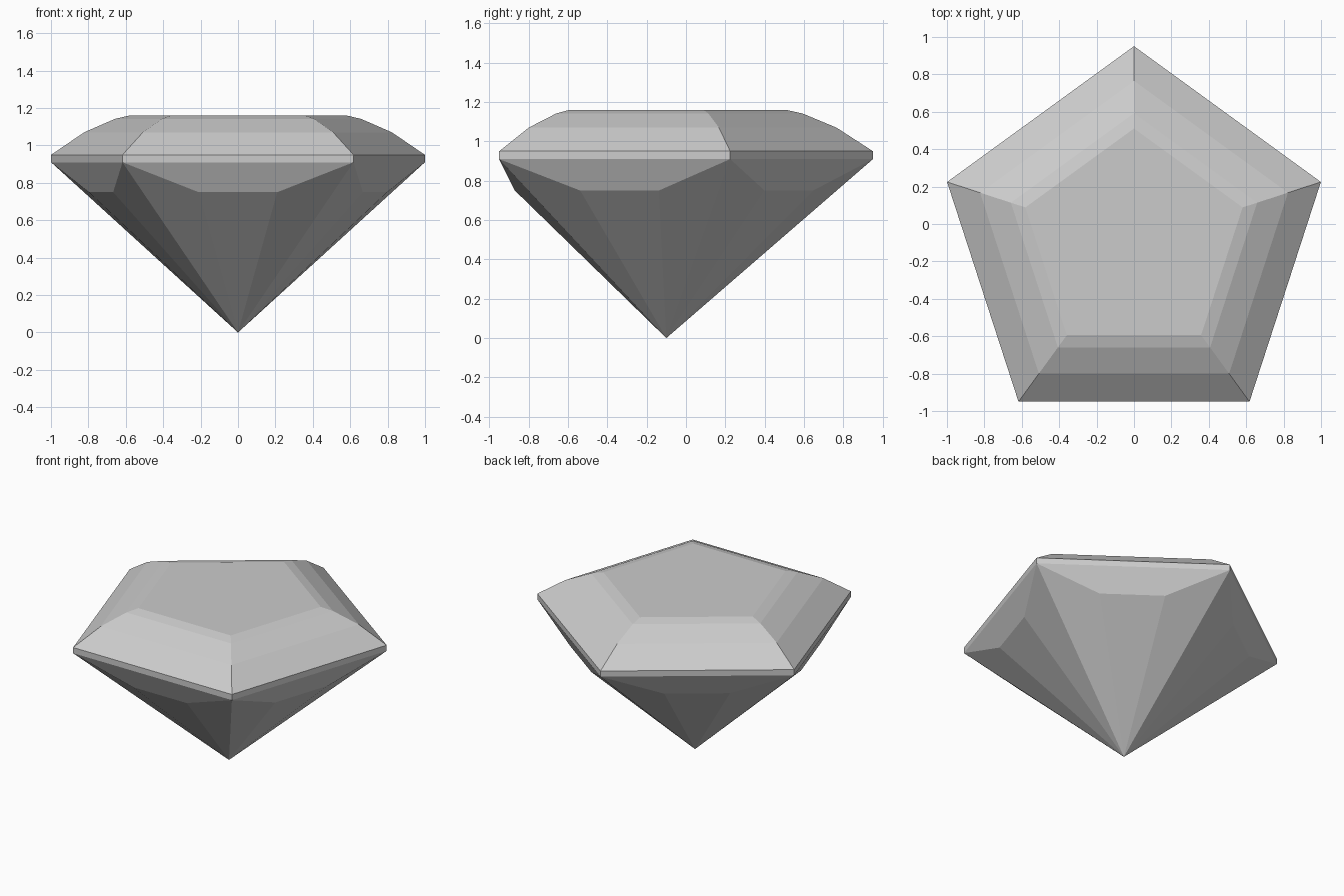
import bpy
import bmesh
from math import sin, cos, pi

if "Cube" in bpy.data.objects:
    bpy.data.objects.remove(bpy.data.objects["Cube"])

SIDES = 5
CENTRE_Y = -0.10
HALF = pi / SIDES


def material(name, colour):
    mat = bpy.data.materials.new(name)
    mat.use_nodes = True
    mat.diffuse_color = colour
    mat.node_tree.nodes["Principled BSDF"].inputs["Base Color"].default_value = colour
    return mat


bm = bmesh.new()


def ring(apothem, z):
    """Pentagon with one corner at the back and a flat side at the front."""
    r = apothem / cos(HALF)
    angles = [pi / 2 + 2 * HALF * i for i in range(SIDES)]
    return [bm.verts.new((r * cos(a), CENTRE_Y + r * sin(a), z)) for a in angles]


# Girdle and crown: stacked pentagons, closed by the flat table
levels = [(0.85, 0.91), (0.85, 0.95), (0.70, 1.07), (0.56, 1.142), (0.494, 1.16)]
rings = [ring(*level) for level in levels]
for low, high in zip(rings, rings[1:]):
    for i in range(SIDES):
        j = (i + 1) % SIDES
        bm.faces.new((low[i], low[j], high[j], high[i]))
bm.faces.new(rings[-1])

# Pavilion: a trapezoid under each side, then long facets down to the point
tip = bm.verts.new((0, CENTRE_Y, 0))
base = rings[0]
inner, half_width, break_z = 0.77, 0.21, 0.75
pairs = []
for i in range(SIDES):
    a = pi / 2 + HALF * (2 * i + 1)
    pairs.append([bm.verts.new((inner * cos(a) - s * half_width * sin(a),
                                CENTRE_Y + inner * sin(a) + s * half_width * cos(a),
                                break_z)) for s in (-1, 1)])
for i, (p, q) in enumerate(pairs):
    a, b = base[i], base[(i + 1) % SIDES]
    bm.faces.new((a, p, q, b))
    bm.faces.new((a, tip, p))
    bm.faces.new((p, tip, q))
    bm.faces.new((q, tip, b))

bmesh.ops.recalc_face_normals(bm, faces=bm.faces[:])
mesh = bpy.data.meshes.new("gemstone")
bm.to_mesh(mesh)
bm.free()
mesh.materials.append(material("pale grey", (0.6, 0.6, 0.6, 1)))
gem = bpy.data.objects.new("gemstone", mesh)
bpy.context.collection.objects.link(gem)
